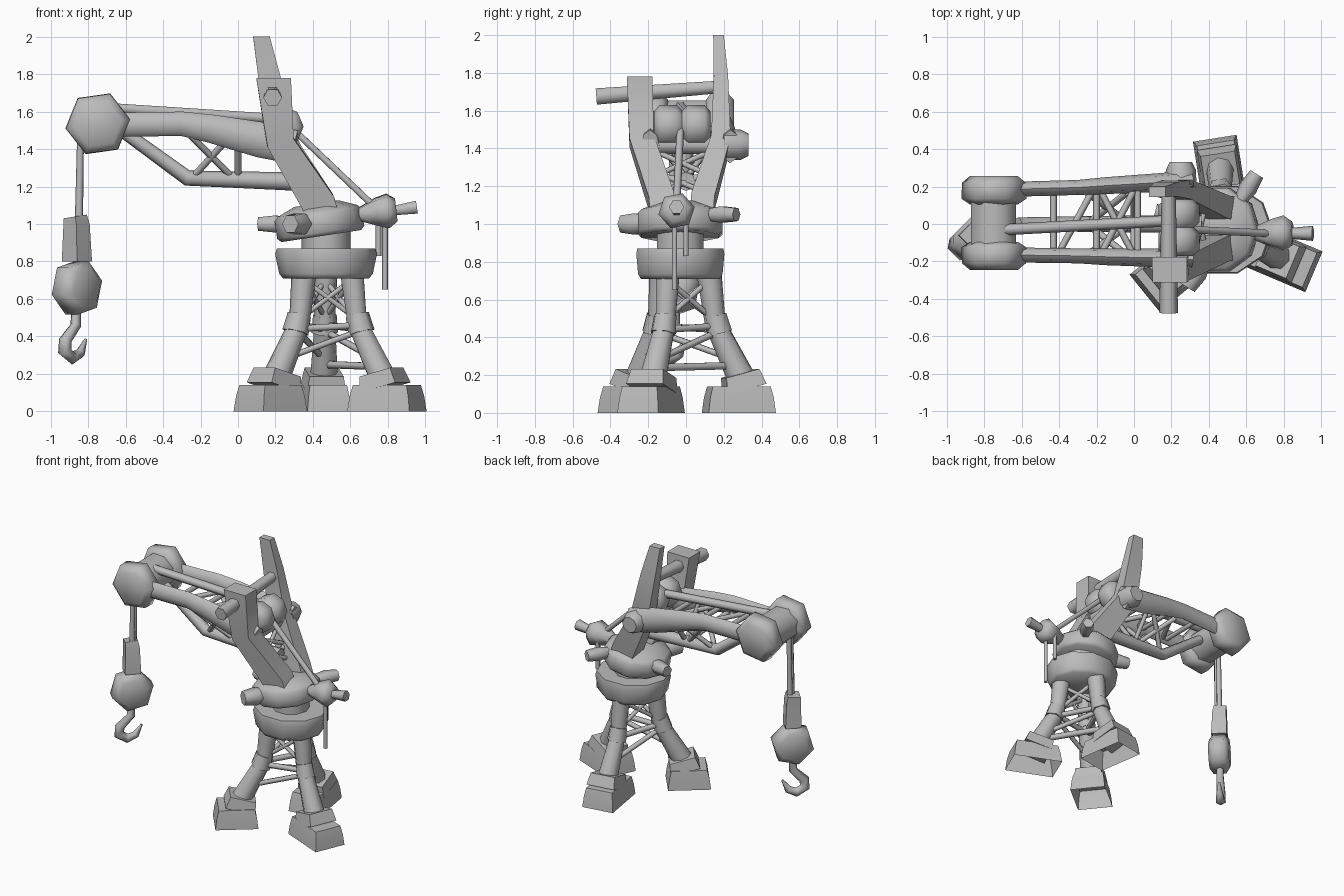
import bpy, bmesh, math
from mathutils import Vector as V

grey = bpy.data.materials.new("plain grey")
grey.diffuse_color = (0.5, 0.5, 0.5, 1)


def tube(name, path, radii, sides=8, ref=None, turn=0.0, start_cap=True, sharp=64):
    """Sweep a section along a path; each radius is a number or a pair of half-widths."""
    pts = [V(p) for p in path]
    if not isinstance(radii, list):
        radii = [radii] * len(pts)
    run = (pts[-1] - pts[0]).normalized()
    ref = V(ref) if ref else (V((0, 1, 0)) if abs(run.z) > 0.75 else V((0, 0, 1)))
    scale = 1.0
    if sides == 4:
        turn += math.pi / 4
        scale = math.sqrt(2)
    bm = bmesh.new()
    rings = []
    for i, p in enumerate(pts):
        t = V((0, 0, 0))
        if i:
            t += (p - pts[i - 1]).normalized()
        if i < len(pts) - 1:
            t += (pts[i + 1] - p).normalized()
        t.normalize()
        n = ref.cross(t).normalized()
        b = t.cross(n)
        r = radii[i] if isinstance(radii[i], tuple) else (radii[i], radii[i])
        ring = []
        for k in range(sides):
            a = turn + 2 * math.pi * k / sides
            ring.append(bm.verts.new(p + n * math.cos(a) * r[0] * scale + b * math.sin(a) * r[1] * scale))
        rings.append(ring)
    for r0, r1 in zip(rings, rings[1:]):
        for k in range(sides):
            j = (k + 1) % sides
            bm.faces.new((r0[k], r0[j], r1[j], r1[k]))
    if start_cap:
        bm.faces.new(rings[0][::-1])
    bm.faces.new(rings[-1])
    bmesh.ops.recalc_face_normals(bm, faces=bm.faces)
    for f in bm.faces:
        f.smooth = True
    for e in bm.edges:
        e.smooth = e.calc_face_angle(0) < math.radians(sharp)
    me = bpy.data.meshes.new(name)
    bm.to_mesh(me)
    bm.free()
    me.materials.append(grey)
    ob = bpy.data.objects.new(name, me)
    bpy.context.collection.objects.link(ob)
    return ob


HX, HY = 0.47, -0.03  # tripod axis


def polar(deg, r, z):
    a = math.radians(deg)
    return V((HX + r * math.cos(a), HY + r * math.sin(a), z))


# Tripod: hollow feet, tilted collars, bent legs and knee joints
# (leg angle, foot centre radius, foot yaw, foot half length, foot half width, ankle radius)
legs = [(92, 0.31, 99, 0.18, 0.118, 0.325), (219.5, 0.385, 219, 0.15, 0.127, 0.345),
        (-25.5, 0.36, -23, 0.18, 0.118, 0.335)]
for i, (deg, r, yaw, hl, hw, ra) in enumerate(legs):
    out = polar(yaw, 1, 0) - polar(yaw, 0, 0)
    base = polar(deg, r, 0)
    foot = tube(f"foot_{i}", [base + V((0, 0, z)) for z in (0, 0.08, 0.14)],
                [(hw, hl), (hw - 0.008, hl - 0.01), (hw - 0.018, hl - 0.025)], 4, ref=out, start_cap=False)
    ankle, knee, top = polar(deg, ra, 0.18), polar(deg, 0.185, 0.47), polar(deg, 0.15, 0.76)
    d = (knee - ankle).normalized()
    lean = (V((0, 0, 1)) - out * 0.27).normalized()
    tube(f"collar_{i}", [ankle - lean * 0.055, ankle + lean * 0.03], [0.106, 0.092], 4, ref=out)
    tube(f"lower_leg_{i}", [ankle, knee], [0.075, 0.056], 8, ref=out)
    tube(f"knee_{i}", [knee - d * 0.055, knee + V((0, 0, 0.045))], [0.072, 0.064], 6, ref=out)
    tube(f"upper_leg_{i}", [knee, top], [0.055, 0.068], 8, ref=out)

# Struts between the legs
for i in range(3):
    a, b = legs[i][0], legs[(i + 1) % 3][0]
    struts = [(0.2, 0.44, 0.2, 0.46, 0.02), (0.29, 0.28, 0.2, 0.43, 0.018),
              (0.17, 0.5, 0.15, 0.7, 0.015), (0.15, 0.7, 0.17, 0.5, 0.015)]
    if i == 2:
        struts.append((0.28, 0.24, 0.28, 0.25, 0.022))
    for k, (ra, za, rb, zb, w) in enumerate(struts):
        tube(f"leg_strut_{i}_{k}", [polar(a, ra, za), polar(b, rb, zb)], w, 6)

# Turntable: lower ring, neck, tilted upper ring with domed top
tube("lower_ring", [(HX, HY, 0.71), (HX, HY, 0.735), (HX, HY, 0.84), (HX, HY, 0.87)],
     [(0.23, 0.22), (0.25, 0.235), (0.272, 0.245), (0.262, 0.24)], 10)
tube("neck", [(HX, HY, 0.84), (HX, HY, 1.0)], 0.13, 10)
tilt = V((-0.15, 0, 0.99))
c = V((0.435, -0.03, 1.0))
tube("upper_ring", [c - tilt * 0.065, c - tilt * 0.045, c + tilt * 0.05, c + tilt * 0.07, c + tilt * 0.11],
     [0.215, 0.235, 0.235, 0.215, 0.12], 10)

# Flared knobs around the upper ring
for i, (deg, z, s, r) in enumerate([(238, 1.0, 0.065, 0.36), (58, 1.05, 0.05, 0.35), (165, 1.0, 0.052, 0.37)]):
    tube(f"ring_knob_{i}", [polar(deg, 0.16, z), polar(deg, r - 0.09, z), polar(deg, r, z)],
         [s * 0.6, s, s * 0.8], 6)

# Rear winch with spindle and loose cables
tube("rear_winch", [(0.64, -0.05, 1.05), (0.74, -0.05, 1.065), (0.8, -0.05, 1.07), (0.845, -0.05, 1.075)],
     [0.035, 0.08, 0.098, 0.065], 6, turn=0.2)
tube("winch_spindle", [(0.82, -0.05, 1.07), (0.955, -0.05, 1.09)], [0.028, 0.04], 6)
tube("loose_cable_long", [(0.785, -0.06, 1.05), (0.785, -0.06, 0.65)], 0.015, 6)
tube("loose_cable_short", [(0.75, 0.0, 1.05), (0.75, 0.0, 0.83)], 0.015, 6)
tube("rear_cable", [(0.72, -0.05, 1.1), (0.3, -0.03, 1.5)], 0.02, 6)

# Two masts rising from the turntable
front = tube("front_mast", [(0.46, -0.12, 1.0), (0.425, -0.13, 1.12), (0.225, -0.235, 1.44), (0.19, -0.245, 1.79)],
             [(0.09, 0.068), (0.09, 0.068), (0.073, 0.065), (0.093, 0.068)], 4, ref=(0, 1, 0), sharp=80)
rear = tube("rear_mast", [(0.47, 0.08, 1.0), (0.425, 0.09, 1.12), (0.235, 0.185, 1.44), (0.17, 0.185, 1.77),
                          (0.125, 0.172, 2.01)],
            [(0.09, 0.062), (0.09, 0.062), (0.073, 0.052), (0.06, 0.038), (0.045, 0.028)],
            4, ref=(0, 1, 0), sharp=80)
for ob, lim in ((front, 1.78), (rear, 2.0)):
    for v in ob.data.vertices:
        v.co.z = min(v.co.z, lim)
tube("mast_cross_rod", [(0.185, -0.475, 1.675), (0.185, 0.17, 1.725)], [0.05, 0.038], 6)

# Hoist drum and pivot axle between the masts
tube("hoist_drum", [(0.24, y, 1.52) for y in (-0.17, -0.14, -0.05, -0.02, 0.01, 0.1, 0.13)],
     [0.075, 0.11, 0.11, 0.08, 0.11, 0.11, 0.075], 8)
tube("pivot_axle", [(0.25, -0.26, 1.42), (0.25, 0.28, 1.42)], 0.05, 8)
tube("pivot_cap", [(0.25, 0.2, 1.42), (0.25, 0.29, 1.42), (0.25, 0.33, 1.42)], [0.085, 0.08, 0.06], 8)

# Mast cross bracing
for k, (z0, z1) in enumerate([(1.16, 1.27), (1.27, 1.16), (1.24, 1.25), (1.26, 1.38), (1.38, 1.26)]):
    x0, x1 = [0.41 - (z - 1.12) * 0.6 for z in (z0, z1)]
    tube(f"mast_brace_{k}", [(x0, -0.15, z0), (x1, 0.12, z1)], 0.016, 6)

# Boom: two upper rails, one lower chord, a centre rod
for name, ys in (("rear", (0.185, 0.195, 0.205, 0.22, 0.235)), ("front", (-0.165, -0.17, -0.175, -0.18, -0.19))):
    tube(f"{name}_boom_rail", [(-0.66, ys[0], 1.53), (-0.3, ys[1], 1.535), (-0.15, ys[2], 1.51),
                               (0.12, ys[3], 1.45), (0.3, ys[4], 1.41)],
         [(0.04, 0.065), (0.04, 0.065), (0.045, 0.075), (0.05, 0.095), (0.05, 0.09)], 8)
tube("lower_boom_chord", [(-0.62, 0, 1.5), (-0.27, 0, 1.245), (0.05, 0, 1.235), (0.36, 0, 1.225)],
     [0.035, 0.042, 0.045, 0.05], 8)
tube("centre_boom_rod", [(-0.69, -0.03, 1.62), (0.24, 0.02, 1.56)], 0.03, 6)

# Boom lattice
for s in (-1, 1):
    for k, (xa, xb) in enumerate([(-0.25, -0.04), (-0.02, -0.25), (0.0, 0.0)]):
        tube(f"boom_lattice_{s}_{k}", [(xa, 0, 1.24), (xb, s * 0.165, 1.47)], 0.018, 6)
for k, (xa, xb) in enumerate([(-0.43, -0.43), (-0.41, -0.22), (-0.2, -0.2), (-0.18, 0.0), (0.0, -0.18), (0.02, 0.02)]):
    tube(f"boom_cross_tie_{k}", [(xa, -0.17, 1.5), (xb, 0.18, 1.5)], 0.018, 6)

# Boom head: hexagonal pulley wheels on a drum
for name, s in (("rear", 1), ("front", -1)):
    tube(f"{name}_head_wheel", [(-0.748, 0.005 + s * w, 1.535) for w in (0.1, 0.13, 0.215, 0.25)],
         [0.13, 0.175, 0.172, 0.13], 6, turn=-s * 0.14)
tube("head_drum", [(-0.75, -0.14, 1.535), (-0.75, 0.15, 1.535)], 0.13, 8, turn=math.pi / 8)

# Hoist cable, hook block and hook, all turned 45 degrees to the boom
for k, dy in enumerate((-0.012, 0.012)):
    tube(f"hoist_cable_{k}", [(-0.84, -0.06 + dy, 1.5), (-0.85, -0.06 + dy, 0.98)], [0.018, 0.022], 6)
tube("cable_socket", [(-0.87, -0.06, 1.04), (-0.862, -0.06, 0.99), (-0.86, -0.06, 0.8)],
     [0.045, 0.05, 0.057], 4, ref=(1, 1, 0))
axis = V((1, -1, 0)).normalized()
c = V((-0.86, -0.06, 0.66))
tube("hook_block", [c + axis * w for w in (-0.075, -0.045, 0.045, 0.075)],
     [0.105, 0.15, 0.15, 0.105], 6, turn=0.25)
hook = [(0, 0.55), (0, 0.46), (-0.075, 0.38), (-0.08, 0.32), (-0.025, 0.285), (0.03, 0.31), (0.07, 0.385)]
tube("hook", [(-0.865 + w * 0.75, -0.06 + w * 0.75, z) for w, z in hook],
     [0.028, 0.03, 0.036, 0.038, 0.036, 0.028, 0.008], 6, ref=axis)
